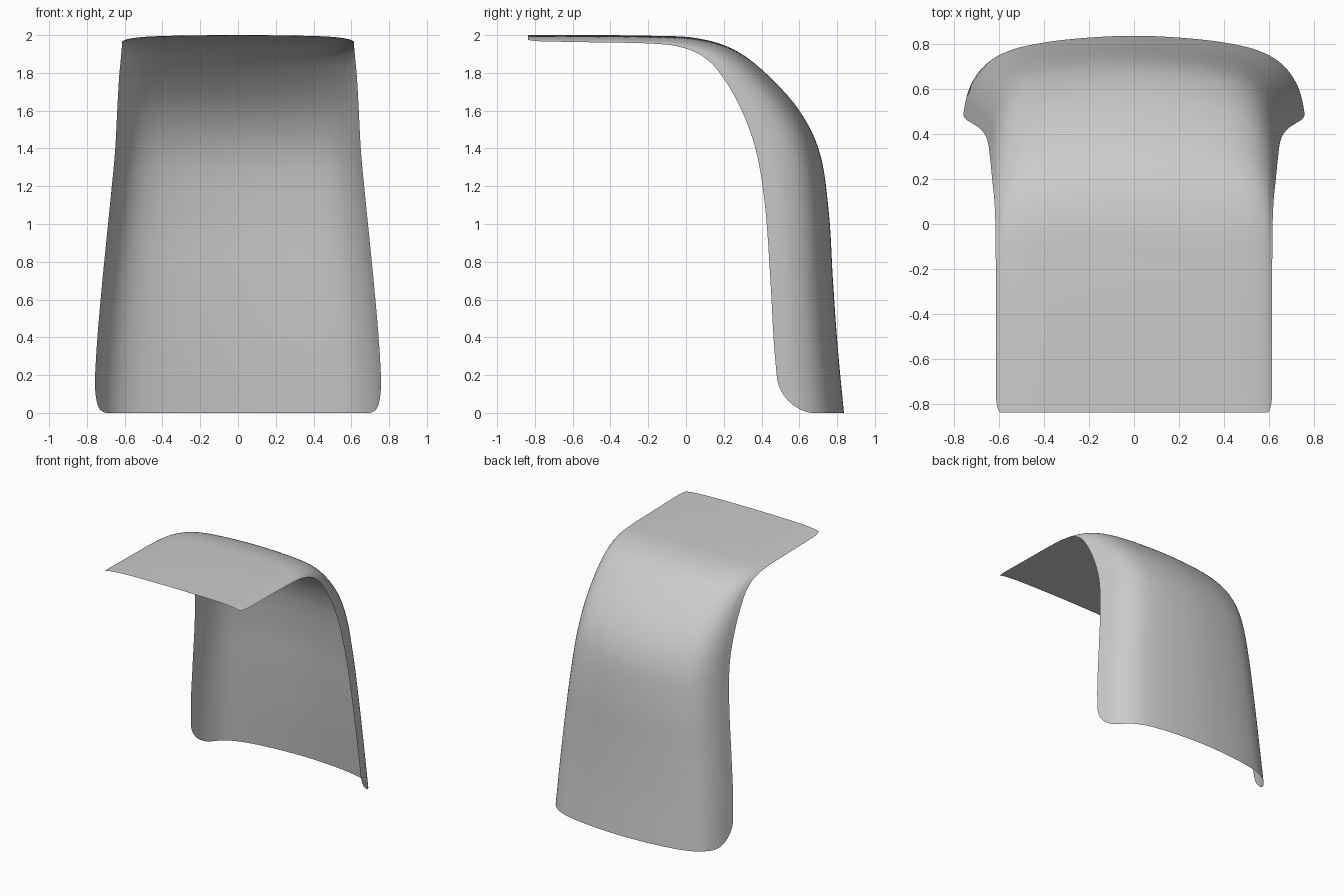
import bpy, bmesh, math

if "Cube" in bpy.data.objects:
    bpy.data.objects.remove(bpy.data.objects["Cube"])

# Stations from front lip to floor: centre y, z, edge y, z, half width
STATIONS = [
    (-.837, 2.0, -.837, 1.968, .614), (-.5, 2.0, -.5, 1.962, .614),
    (-.2, 1.997, -.2, 1.956, .614), (.05, 1.985, -.03, 1.937, .615),
    (.25, 1.925, .10, 1.88, .62), (.42, 1.80, .20, 1.77, .63),
    (.60, 1.60, .30, 1.59, .64), (.71, 1.37, .375, 1.37, .652),
    (.757, 1.05, .42, 1.08, .68), (.778, .70, .447, .70, .718),
    (.803, .35, .467, .35, .748), (.836, 0, .50, 0, .766)]
# Cross-section: fraction of half width, fraction of the turn towards the edge
SECTION = [(-.26, .024), (0, 0), (.26, .024), (.51, .085), (.72, .195),
           (.86, .38), (.95, .66), (1, 1)]


def spline(points, t):
    """Catmull-Rom through points, t in index units."""
    i = max(0, min(int(t), len(points) - 2))
    f = t - i
    b, c = points[i], points[i + 1]
    a = points[i - 1] if i else [2 * p - q for p, q in zip(b, c)]
    d = points[i + 2] if i + 2 < len(points) else [2 * q - p for p, q in zip(b, c)]
    return [.5 * (2 * q + (r - p) * f + (2 * p - 5 * q + 4 * r - s) * f * f
                  + (3 * q - p - 3 * r + s) * f ** 3)
            for p, q, r, s in zip(a, b, c, d)]


def corner_inset(dist, length, inset):
    """Inset of the side edge close to a rounded corner."""
    if dist >= length:
        return 0
    return inset * (1 - math.sqrt(max(0, 1 - (1 - dist / length) ** 2)))


# Curved shell: flat hood flowing into a back with wrapped wings
ROWS, COLS = 120, 32
last = len(STATIONS) - 1
bm = bmesh.new()
grid = []
for r in range(ROWS + 1):
    t = last * (1 - math.cos(math.pi * r / ROWS)) / 2
    cy, cz, ey, ez, w = spline(STATIONS, t)
    reach = 6 - corner_inset(t, .28, .8) - corner_inset(last - t, .55, 1.6)
    row = []
    for c in range(-COLS, COLS + 1):
        fx, f = spline(SECTION, 1 + reach * abs(c) / COLS)
        row.append(bm.verts.new((math.copysign(fx * w, c),
                                 cy + (ey - cy) * f, cz + (ez - cz) * f)))
    grid.append(row)
for a, b in zip(grid, grid[1:]):
    for i in range(2 * COLS):
        bm.faces.new((a[i], b[i], b[i + 1], a[i + 1]))
bm.normal_update()
mesh = bpy.data.meshes.new("curved_shell")
bm.to_mesh(mesh)
bm.free()
mesh.shade_smooth()
shell = bpy.data.objects.new("curved_shell", mesh)
bpy.context.collection.objects.link(shell)
